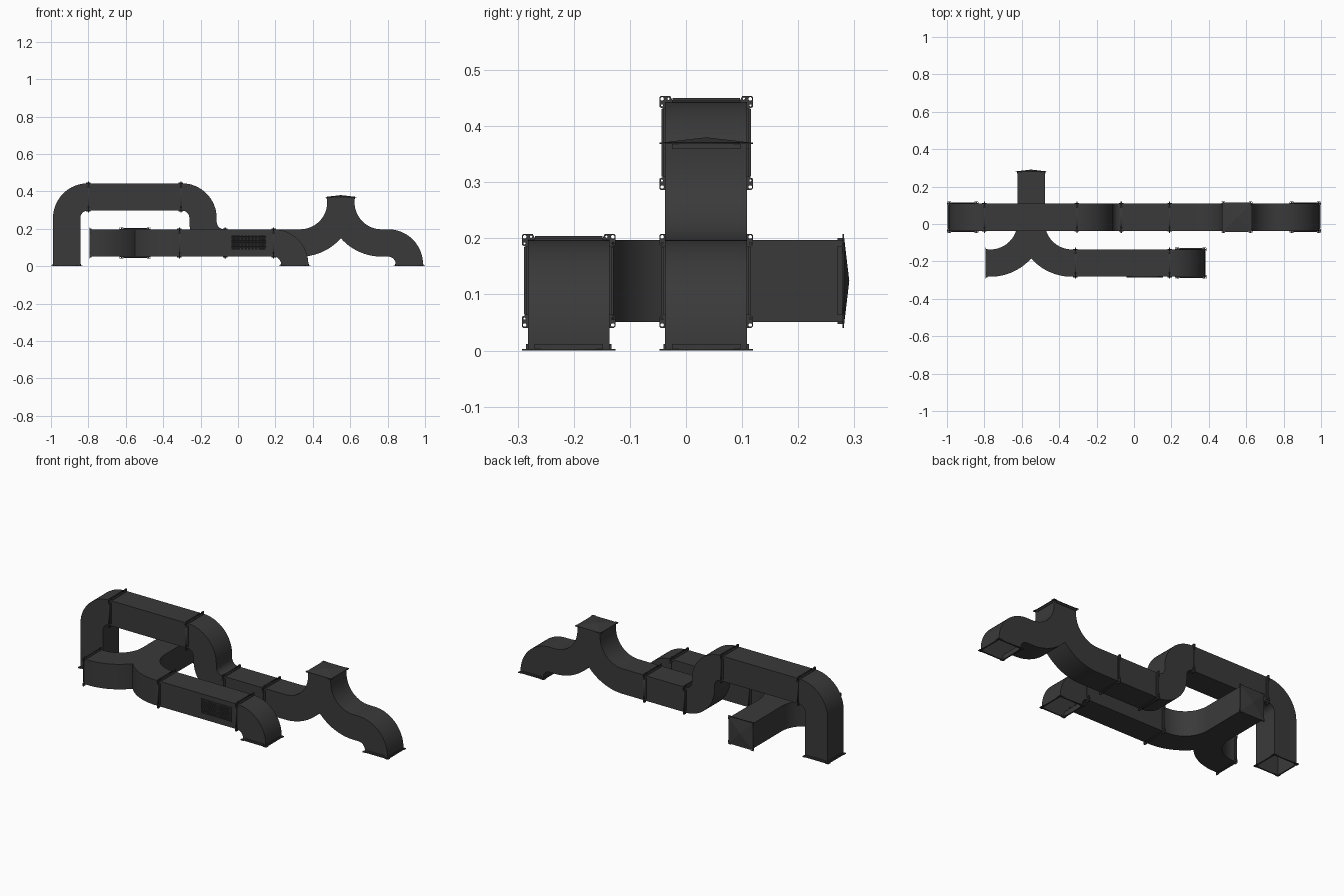
import bpy, bmesh, math
from mathutils import Matrix, Vector

if "Cube" in bpy.data.objects:
    bpy.data.objects.remove(bpy.data.objects["Cube"])

H = 0.073            # half width of the square duct
R = 0.113            # centre radius of a tight elbow
B = 0.218            # centre radius of a branch bend
YA, YB = 0.036, -0.209   # centre lines of the back and front runs
ZL, ZU = 0.124, 0.370    # centre heights of the low and upper runs

mat = bpy.data.materials.new("dark_metal")
mat.diffuse_color = (0.042, 0.042, 0.042, 1)
mat.use_nodes = True
mat.node_tree.nodes["Principled BSDF"].inputs["Base Color"].default_value = mat.diffuse_color


def finish(name, mesh, matrix=Matrix()):
    ob = bpy.data.objects.new(name, mesh)
    bpy.context.collection.objects.link(ob)
    ob.matrix_world = matrix
    if not mesh.materials:
        mesh.materials.append(mat)
    return ob


def from_bm(name, bm, smooth=False):
    bmesh.ops.recalc_face_normals(bm, faces=bm.faces)
    me = bpy.data.meshes.new(name)
    bm.to_mesh(me)
    bm.free()
    ob = finish(name, me)
    if smooth:
        bpy.ops.object.select_all(action='DESELECT')
        ob.select_set(True)
        bpy.context.view_layer.objects.active = ob
        bpy.ops.object.shade_smooth_by_angle(angle=math.radians(30))
    return ob


def arc(cx, cy, r, a0, a1, n=16):
    angles = [math.radians(a0 + (a1 - a0) * i / n) for i in range(n + 1)]
    return [(cx + r * math.cos(a), cy + r * math.sin(a)) for a in angles]


def duct(name, path, y):
    """Square open tube swept along a path in the x-z plane."""
    pts = [Vector(p) for p in path]
    bm = bmesh.new()
    rings = []
    for i, p in enumerate(pts):
        a = (p - pts[i - 1]).normalized() if i else (pts[1] - p).normalized()
        b = (pts[i + 1] - p).normalized() if i < len(pts) - 1 else a
        t = (a + b).normalized()
        n = Vector((-t.y, t.x)) * (H / max(t.dot(a), 0.5))
        rings.append([bm.verts.new((p.x + s * n.x, y + d * H, p.y + s * n.y))
                      for s, d in ((1, 1), (1, -1), (-1, -1), (-1, 1))])
    for r0, r1 in zip(rings, rings[1:]):
        for k in range(4):
            bm.faces.new((r0[k], r0[k - 1], r1[k - 1], r1[k]))
    return from_bm(name, bm, True)


def branch(name, top, left, right, place):
    """Y piece: two bends merging into one stem, with open ends."""
    v = 270 - math.degrees(math.asin(B / (B + H)))

    def half(length):
        return ([(H, top)] + arc(B, B, B - H, 180, 270) + [(length, H), (length, -H)]
                + arc(B, B, B + H, 270, v))
    out = half(right) + [(-u, w) for u, w in reversed(half(left))][1:]
    bm = bmesh.new()
    f = [bm.verts.new(place(u, w, -H)) for u, w in out]
    b = [bm.verts.new(place(u, w, H)) for u, w in out]
    bm.faces.new(f)
    bm.faces.new(b)
    for i, p in enumerate(out):
        q = out[i - 1]
        is_end = (p[1] == q[1] == top) or (p[0] == q[0] and p[0] in (right, -left))
        if not is_end:
            bm.faces.new((f[i - 1], f[i], b[i], b[i - 1]))
    return from_bm(name, bm, True)


def plate(name, loops, thick):
    """Flat plate with holes, made from a filled 2D curve."""
    cu = bpy.data.curves.new(name, 'CURVE')
    cu.dimensions, cu.fill_mode, cu.extrude = '2D', 'BOTH', thick / 2
    for loop in loops:
        sp = cu.splines.new('POLY')
        sp.points.add(len(loop) - 1)
        for pt, (x, y) in zip(sp.points, loop):
            pt.co = (x, y, 0, 1)
        sp.use_cyclic_u = True
    ob = bpy.data.objects.new(name, cu)
    bpy.context.collection.objects.link(ob)
    dg = bpy.context.evaluated_depsgraph_get()
    me = bpy.data.meshes.new_from_object(ob.evaluated_get(dg))
    bpy.data.objects.remove(ob)
    return me


def rect(x, y):
    return [(x, y), (-x, y), (-x, -y), (x, -y)]


# Shared flange mesh: ring with corner lobes, bolt holes and angle strips
corner = [(0.0800, 0.060), (0.0765, 0.0605), (0.0835, 0.064), (0.0835, 0.081),
          (0.081, 0.0835), (0.064, 0.0835), (0.0605, 0.0765), (0.060, 0.0800)]
outer, holes = [], []
for k in range(4):
    rot = Matrix.Rotation(k * math.pi / 2, 2)
    outer += [tuple(rot @ Vector(p)) for p in corner]
    for cx, cy, r in ((0.0785, 0.0785, 0.0032), (0.067, 0.0788, 0.002), (0.0788, 0.067, 0.002)):
        c = rot @ Vector((cx, cy))
        holes.append(arc(c.x, c.y, r, 0, 324, 9))
ring = plate("flange", [outer, rect(H - 0.001, H - 0.001)] + holes, 0.003)
bm = bmesh.new()
bm.from_mesh(ring)
bmesh.ops.translate(bm, verts=bm.verts, vec=(0, 0, -0.0015))
for k in range(4):
    m = (Matrix.Rotation(k * math.pi / 2, 4, 'Z') @ Matrix.Translation((0, H + 0.0015, -0.006))
         @ Matrix.Diagonal((0.122, 0.004, 0.012, 1)))
    bmesh.ops.create_cube(bm, size=1, matrix=m)
bm.to_mesh(ring)
bm.free()


def flange(name, loc, direction):
    q = Vector(direction).to_track_quat('Z', 'Y').to_matrix().to_4x4()
    finish(name, ring, Matrix.Translation(loc) @ q)


def cap(name, loc, direction):
    bm = bmesh.new()
    q = Vector(direction).to_track_quat('Z', 'Y').to_matrix().to_4x4()
    m = (Matrix.Translation(loc) @ q @ Matrix.Translation((0, 0, 0.0045))
         @ Matrix.Rotation(math.pi / 4, 4, 'Z'))
    bmesh.ops.create_cone(bm, cap_ends=True, segments=4, radius1=(H + 0.003) * math.sqrt(2),
                          radius2=0, depth=0.009, matrix=m)
    from_bm(name, bm)


# Back run: riser, upper straight, S bend, low straight, branch, floor elbow
zc = ZU - R
duct("riser_elbow", [(-0.916, 0)] + arc(-0.803, zc, R, 180, 90) + [(-0.798, ZU)], YA)
duct("upper_straight", [(-0.798, ZU), (-0.305, ZU)], YA)
duct("s_bend", [(-0.305, ZU)] + arc(-0.30, zc, R, 90, 0)
     + arc(-0.30 + 2 * R, ZL + R, R, 180, 270) + [(-0.068, ZL)], YA)
duct("low_straight", [(-0.068, ZL), (0.19, ZL)], YA)
branch("upright_branch", 0.371 - ZL, 0.36, 0.235, lambda u, w, d: (0.55 + u, YA + d, ZL + w))
duct("right_floor_elbow", [(0.785, ZL)] + arc(0.803, ZL - R, R, 90, 0) + [(0.916, 0)], YA)

# Front run: flat branch, straight, floor elbow
branch("flat_branch", 0.282 - YB, 0.245, 0.237, lambda u, w, d: (-0.55 + u, YB + w, ZL + d))
duct("front_straight", [(-0.313, ZL), (0.185, ZL)], YB)
duct("front_floor_elbow", [(0.185, ZL)] + arc(0.19, ZL - R, R, 90, 0) + [(0.303, 0)], YB)

# Joints: flanges back to back
for x, y, z in ((-0.80, YA, ZU), (-0.305, YA, ZU), (-0.068, YA, ZL), (0.19, YA, ZL),
                (-0.313, YB, ZL), (0.19, YB, ZL)):
    for s in (1, -1):
        flange("joint_flange", (x, y, z), (s, 0, 0))

# Open ends
for x, y in ((-0.916, YA), (0.916, YA), (0.303, YB)):
    flange("floor_flange", (x, y, 0), (0, 0, -1))
flange("side_flange", (-0.795, YB, ZL), (-1, 0, 0))

# Capped ends
for loc, d in (((0.55, YA, 0.371), (0, 0, 1)), ((-0.55, 0.282, ZL), (0, 1, 0))):
    flange("cap_flange", loc, d)
    cap("end_cap", loc, d)

# Grille on the front straight
gm = Matrix.Translation((0.057, YB - H - 0.001, 0.126)) @ Matrix.Rotation(math.pi / 2, 4, 'X')
finish("grille_frame", plate("grille_frame", [rect(0.098, 0.043), rect(0.092, 0.037)], 0.005), gm)
bm = bmesh.new()
bmesh.ops.create_grid(bm, x_segments=30, y_segments=12, size=1,
                      matrix=Matrix.Diagonal((0.093, 0.038, 1, 1)))
me = bpy.data.meshes.new("grille_mesh")
bm.to_mesh(me)
bm.free()
wire = finish("grille_mesh", me, gm).modifiers.new("wire", 'WIREFRAME')
wire.thickness = 0.002
